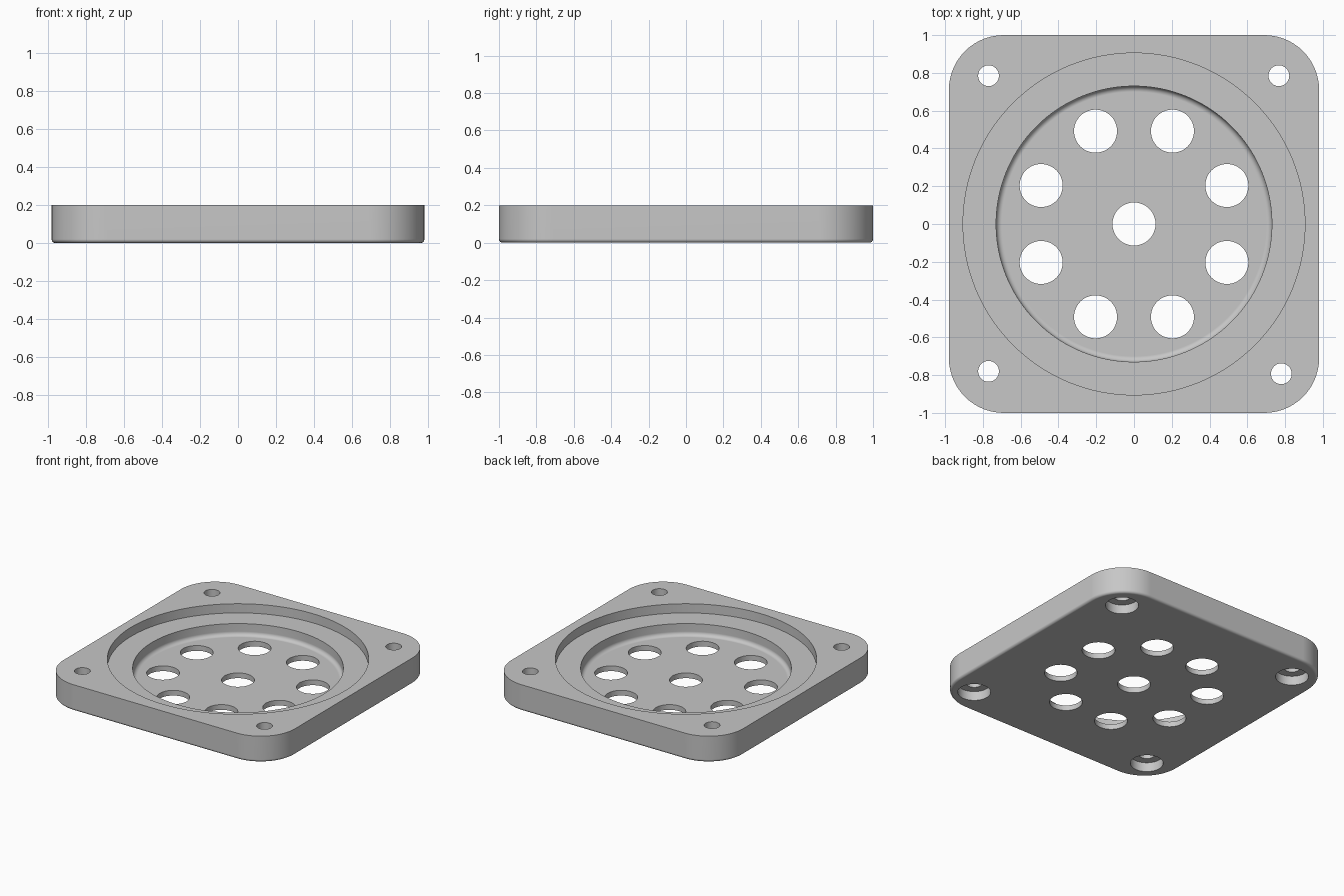
import bpy
import bmesh
from math import sin, cos, pi

if "Cube" in bpy.data.objects:
    bpy.data.objects.remove(bpy.data.objects["Cube"])

HALF_X, HALF_Y, HEIGHT = 0.98, 1.0, 0.2
CORNER, FILLET = 0.29, 0.02
FLOOR, LEDGE = 0.04, 0.13
RECESS_R, POCKET_R = 0.905, 0.73
BIG_R, SCREW_R = 0.114, 0.055
TOP = HEIGHT + 0.1

grey = bpy.data.materials.new("plain_grey")
grey.use_nodes = True
colour = (0.57, 0.57, 0.57, 1)
grey.diffuse_color = colour
grey.node_tree.nodes["Principled BSDF"].inputs["Base Color"].default_value = colour


def rounded_rect(inset, z, steps=14):
    """Ring of points round a rectangle with rounded corners."""
    r = CORNER - inset
    ring = []
    for k, (sx, sy) in enumerate([(1, 1), (-1, 1), (-1, -1), (1, -1)]):
        for i in range(steps + 1):
            a = (k + i / steps) * pi / 2
            ring.append((sx * (HALF_X - CORNER) + r * cos(a),
                         sy * (HALF_Y - CORNER) + r * sin(a), z))
    return ring


def circle(x, y, r, z, n):
    return [(x + r * cos(2 * pi * i / n), y + r * sin(2 * pi * i / n), z)
            for i in range(n)]


def loft(bm, rings):
    """Closed solid through a stack of rings."""
    loops = [[bm.verts.new(p) for p in ring] for ring in rings]
    n = len(loops[0])
    for a, b in zip(loops, loops[1:]):
        for i in range(n):
            j = (i + 1) % n
            bm.faces.new((a[i], a[j], b[j], b[i]))
    bm.faces.new(loops[0][::-1])
    bm.faces.new(loops[-1])


def turned(bm, x, y, profile, n):
    loft(bm, [circle(x, y, r, z, n) for r, z in profile])


def finish(name, bm):
    bmesh.ops.recalc_face_normals(bm, faces=bm.faces)
    mesh = bpy.data.meshes.new(name)
    bm.to_mesh(mesh)
    bm.free()
    obj = bpy.data.objects.new(name, mesh)
    mesh.materials.append(grey)
    bpy.context.collection.objects.link(obj)
    return obj


def fillet(radius, steps=6):
    """Quarter-round steps as (inset, height) from the flat to the wall."""
    return [(radius * (1 - sin(t)), radius * (1 - cos(t)))
            for t in (i * pi / 2 / steps for i in range(steps + 1))]


# Plate body with a rounded lower edge
bm = bmesh.new()
loft(bm, [rounded_rect(inset, z) for inset, z in fillet(FILLET)]
     + [rounded_rect(0, HEIGHT)])
plate = finish("mounting_plate", bm)

# Stepped round recess with a filleted floor
bm = bmesh.new()
pocket = [(POCKET_R - inset, FLOOR + z) for inset, z in fillet(0.03)]
turned(bm, 0, 0, pocket + [(POCKET_R, LEDGE), (RECESS_R, LEDGE),
                           (RECESS_R, TOP)], 128)
recess = finish("recess_cutter", bm)

# Vent holes, and screw holes counterbored from below
bm = bmesh.new()
vents = [(0, 0)] + [(0.532 * cos(a), 0.532 * sin(a))
                    for a in ((k + 0.5) * pi / 4 for k in range(8))]
for x, y in vents:
    turned(bm, x, y, [(BIG_R, -0.1), (BIG_R, TOP)], 48)
for x, y in [(0.767, 0.785), (-0.77, 0.785), (-0.77, -0.78), (0.78, -0.793)]:
    turned(bm, x, y, [(BIG_R, -0.1), (BIG_R, 0.07),
                      (SCREW_R, 0.07), (SCREW_R, TOP)], 48)
drills = finish("hole_cutter", bm)

# Cut the plate
bpy.ops.object.select_all(action='DESELECT')
bpy.context.view_layer.objects.active = plate
plate.select_set(True)
for cutter in (recess, drills):
    cutter.hide_render = True
    mod = plate.modifiers.new("cut", 'BOOLEAN')
    mod.operation = 'DIFFERENCE'
    mod.solver = 'EXACT'
    mod.object = cutter
    bpy.ops.object.modifier_apply(modifier=mod.name)
    bpy.data.objects.remove(cutter)

# Smooth walls and fillets, crisp rims, flat faces kept flat
bpy.ops.object.shade_smooth_by_angle(angle=pi / 6)
weighted = plate.modifiers.new("weighted_normals", 'WEIGHTED_NORMAL')
weighted.keep_sharp = True
